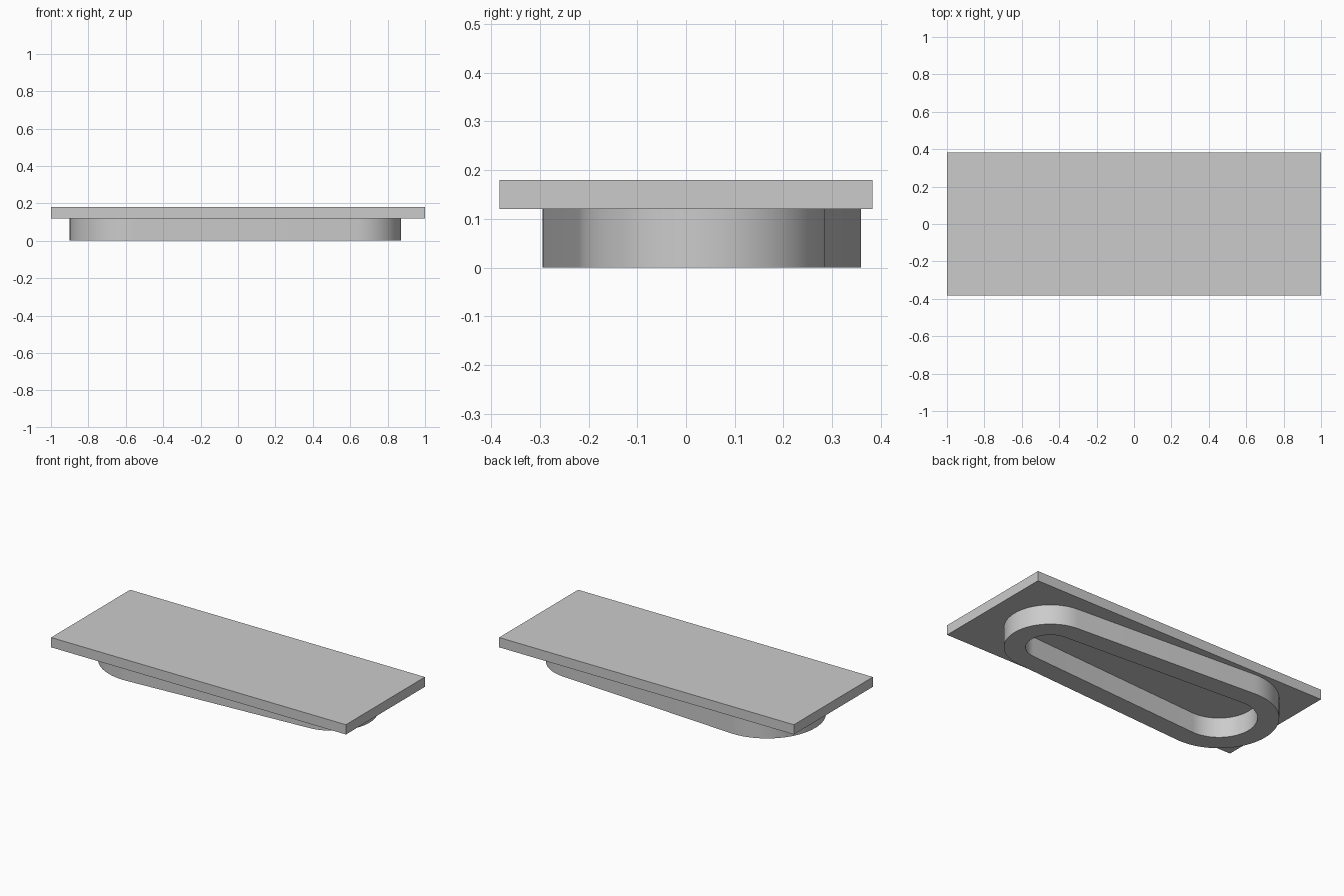
import bpy, bmesh
from math import asin, cos, sin, pi

cube = bpy.data.objects.get("Cube")
if cube:
    bpy.data.objects.remove(cube, do_unlink=True)

grey = bpy.data.materials.new("light grey")
grey.use_nodes = True
colour = (0.6, 0.6, 0.6, 1)
grey.diffuse_color = colour
grey.node_tree.nodes["Principled BSDF"].inputs["Base Color"].default_value = colour

PLATE_BOTTOM, PLATE_TOP = 0.12, 0.18
RING_Y = 0.0325
SMALL_X, SMALL_R = 0.619, 0.252
LARGE_X, LARGE_R = -0.573, 0.327
WALL = 0.118
SEGMENTS = 40


def add_object(name, bm):
    mesh = bpy.data.meshes.new(name)
    bmesh.ops.recalc_face_normals(bm, faces=bm.faces)
    bm.to_mesh(mesh)
    bm.free()
    obj = bpy.data.objects.new(name, mesh)
    mesh.materials.append(grey)
    bpy.context.collection.objects.link(obj)
    return obj


def tapered_slot(inset):
    """Outline of two unequal round ends joined by tangent lines."""
    tilt = asin((LARGE_R - SMALL_R) / (SMALL_X - LARGE_X))
    half = pi / 2 - tilt
    points = []
    for x, r, start, end in ((SMALL_X, SMALL_R - inset, -half, half),
                             (LARGE_X, LARGE_R - inset, half, 2 * pi - half)):
        for i in range(SEGMENTS + 1):
            a = start + (end - start) * i / SEGMENTS
            points.append((x + r * cos(a), RING_Y + r * sin(a)))
    return points


# Flat rectangular plate
bm = bmesh.new()
bmesh.ops.create_cube(bm, size=1)
bmesh.ops.scale(bm, verts=bm.verts, vec=(2, 0.766, PLATE_TOP - PLATE_BOTTOM))
bmesh.ops.translate(bm, verts=bm.verts, vec=(0, 0, (PLATE_TOP + PLATE_BOTTOM) / 2))
add_object("top_plate", bm)

# Tapered slot-shaped rim below, let slightly into the plate
bm = bmesh.new()
loops = [[bm.verts.new((x, y, z)) for x, y in tapered_slot(inset)]
         for inset, z in ((0, 0), (0, PLATE_BOTTOM + 0.01),
                          (WALL, PLATE_BOTTOM + 0.01), (WALL, 0))]
for k, loop in enumerate(loops):
    other = loops[(k + 1) % len(loops)]
    for i in range(len(loop)):
        j = (i + 1) % len(loop)
        bm.faces.new((loop[i], loop[j], other[j], other[i]))
ring = add_object("underside_rim", bm)

bpy.ops.object.select_all(action="DESELECT")
ring.select_set(True)
bpy.context.view_layer.objects.active = ring
bpy.ops.object.shade_smooth_by_angle(angle=pi / 6)
